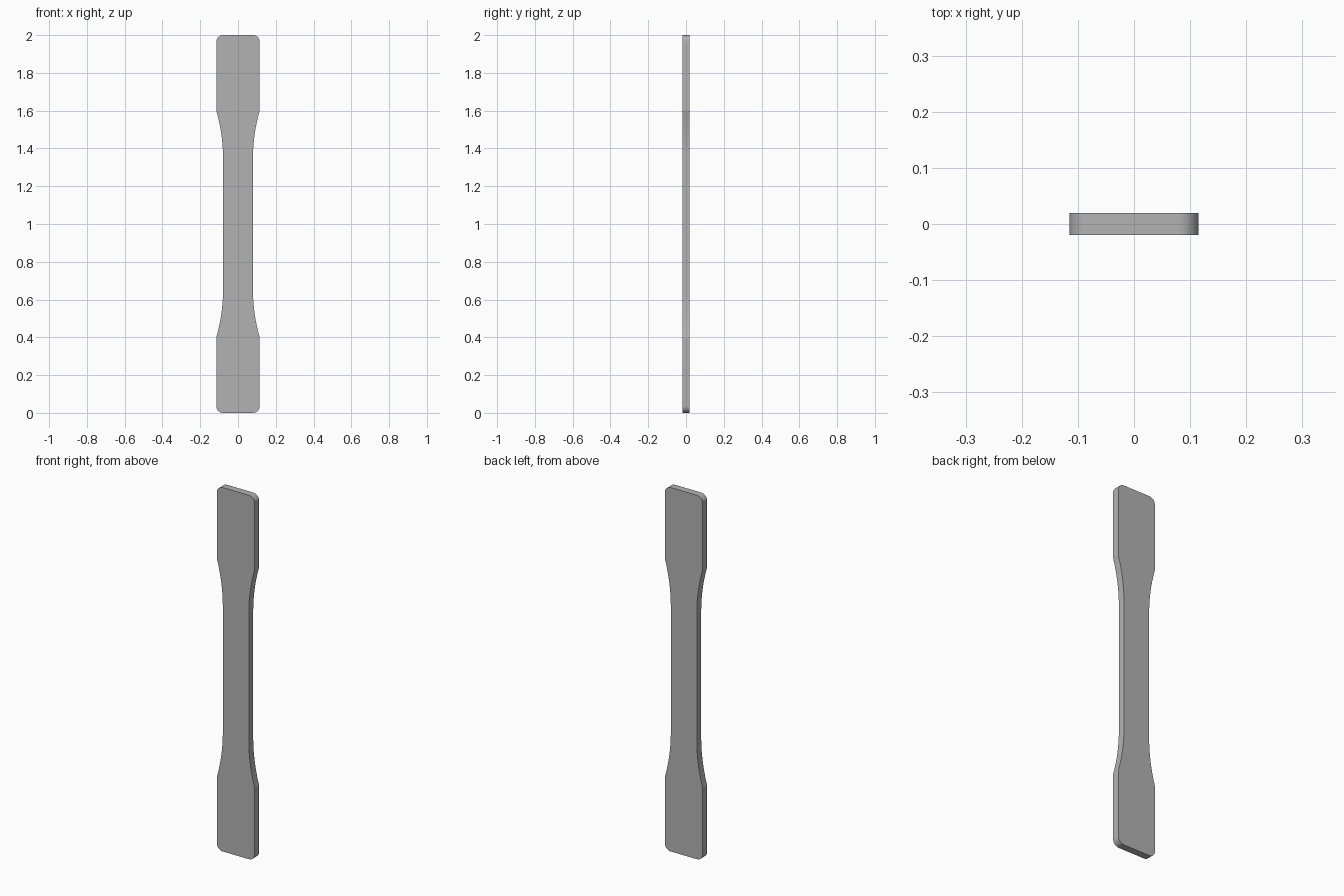
import bpy, bmesh, math

cube = bpy.data.objects.get("Cube")
if cube:
    bpy.data.objects.remove(cube, do_unlink=True)

# Dimensions of the flat dog-bone bar
HALF_GRIP, HALF_WAIST = 0.115, 0.079
HALF_THICK = 0.0194
GAUGE = 0.345          # half length of the straight waist
FILLET = 0.921         # large shoulder radius
CORNER = 0.036         # end corner radius


def arc(cx, cz, r, a0, a1, n):
    return [(cx + r * math.cos(a0 + (a1 - a0) * i / n),
             cz + r * math.sin(a0 + (a1 - a0) * i / n)) for i in range(n + 1)]


# Quarter outline: waist, shoulder arc, then rounded corner
sweep = math.acos(1 - (HALF_GRIP - HALF_WAIST) / FILLET)
quarter = arc(HALF_WAIST + FILLET, GAUGE, FILLET, math.pi, math.pi - sweep, 16)
quarter += arc(HALF_GRIP - CORNER, 1 - CORNER, CORNER, 0, math.pi / 2, 10)

# Mirror the quarter into a closed outline
right_half = [(x, -z) for x, z in reversed(quarter)] + quarter
outline = right_half + [(-x, z) for x, z in reversed(right_half)]

# Extrude the outline through the thickness
bm = bmesh.new()
front = bm.faces.new([bm.verts.new((x, -HALF_THICK, z + 1)) for x, z in outline])
back = bmesh.ops.extrude_face_region(bm, geom=[front], use_keep_orig=True)["geom"]
bmesh.ops.translate(bm, vec=(0, 2 * HALF_THICK, 0),
                    verts=[g for g in back if isinstance(g, bmesh.types.BMVert)])
bmesh.ops.recalc_face_normals(bm, faces=bm.faces)
mesh = bpy.data.meshes.new("test_bar")
bm.to_mesh(mesh)
bm.free()
bar = bpy.data.objects.new("test_bar", mesh)
bpy.context.collection.objects.link(bar)

# Plain grey material
grey = bpy.data.materials.new("plain_grey")
grey.use_nodes = True
colour = (0.45, 0.45, 0.45, 1)
grey.diffuse_color = colour
grey.node_tree.nodes["Principled BSDF"].inputs["Base Color"].default_value = colour
mesh.materials.append(grey)

# Smooth rounded edges, crisp rims
bpy.ops.object.select_all(action="DESELECT")
bar.select_set(True)
bpy.context.view_layer.objects.active = bar
bpy.ops.object.shade_smooth_by_angle(angle=math.radians(14))
